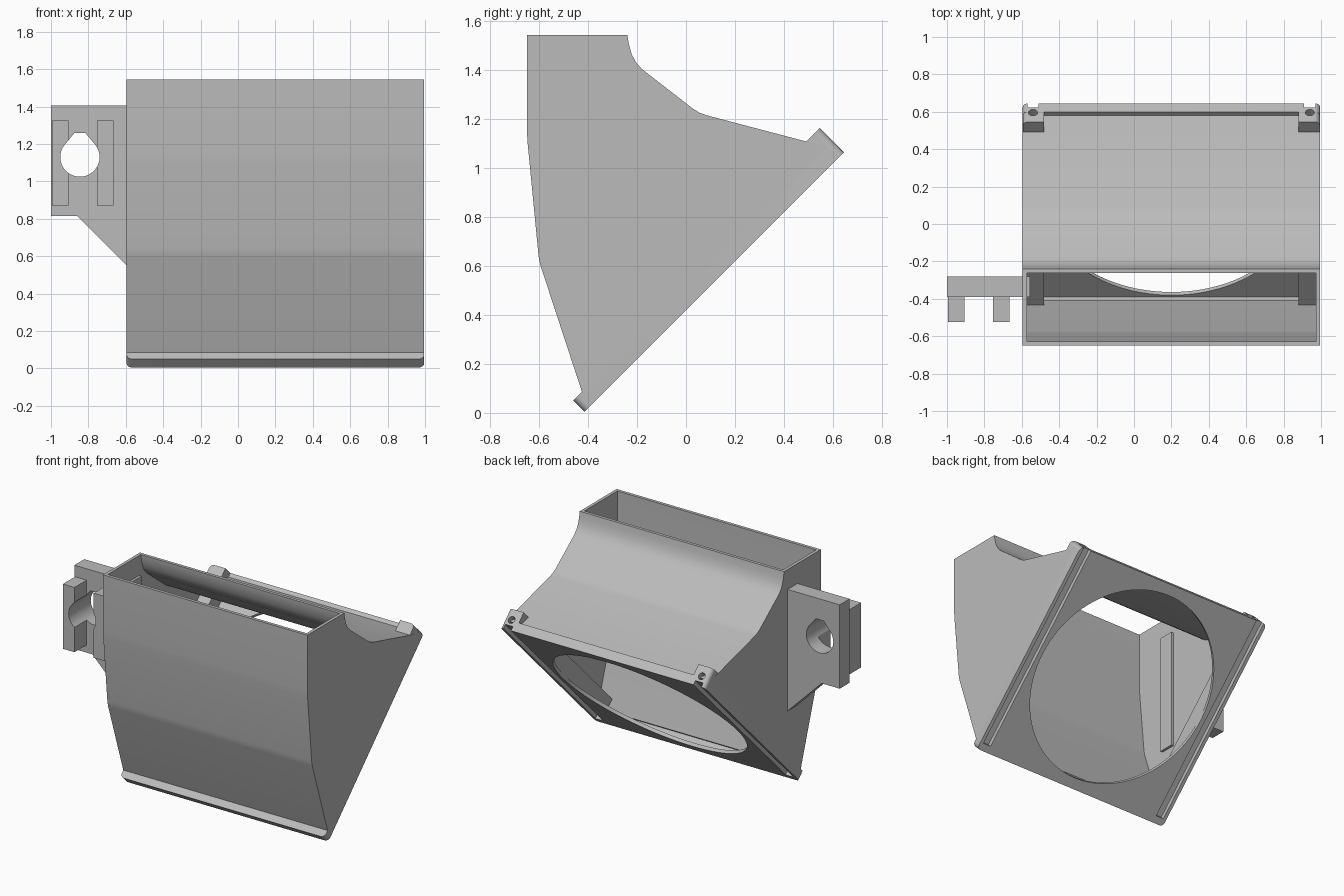
import bpy, bmesh
from math import cos, sin, pi, sqrt
from mathutils import Vector

cube = bpy.data.objects.get("Cube")
if cube:
    bpy.data.objects.remove(cube, do_unlink=True)

grey = bpy.data.materials.new("plain grey")
grey.use_nodes = True
grey.diffuse_color = (0.5, 0.5, 0.5, 1)
grey.node_tree.nodes["Principled BSDF"].inputs["Base Color"].default_value = (0.5, 0.5, 0.5, 1)

MID = 0.2            # middle of the housing in x
HALF = 0.795         # half width of the housing
WALL = 0.022
SLANT = Vector((0, 1, 1)).normalized()
NORMAL = Vector((0, -1, 1)).normalized()
BASE = Vector((MID, 0.115, 0.535))


# Ways to place profile points: (u, v) in the profile, w along the extrusion
def side_plane(u, v, w):
    return Vector((w, u, v))


def front_plane(u, v, w):
    return Vector((u, w, v))


def plate_plane(u, v, w):
    return BASE + Vector((u, 0, 0)) + SLANT * v + NORMAL * w


def plate_end(u, v, w):
    return plate_plane(u, w, v)


def prism(name, points, place, start, end):
    bm = bmesh.new()
    low = [bm.verts.new(place(u, v, start)) for u, v in points]
    high = [bm.verts.new(place(u, v, end)) for u, v in points]
    bm.faces.new(low)
    bm.faces.new(high)
    for i in range(len(points)):
        j = (i + 1) % len(points)
        bm.faces.new((low[i], low[j], high[j], high[i]))
    bmesh.ops.recalc_face_normals(bm, faces=bm.faces)
    mesh = bpy.data.meshes.new(name)
    bm.to_mesh(mesh)
    bm.free()
    mesh.materials.append(grey)
    obj = bpy.data.objects.new(name, mesh)
    bpy.context.collection.objects.link(obj)
    return obj


def combine(obj, other, operation="DIFFERENCE"):
    mod = obj.modifiers.new("combine", "BOOLEAN")
    mod.operation = operation
    mod.solver = "EXACT"
    mod.object = other
    bpy.context.view_layer.objects.active = obj
    bpy.ops.object.modifier_apply(modifier=mod.name)
    bpy.data.objects.remove(other, do_unlink=True)


def rect(u0, u1, v0, v1):
    return [(u0, v0), (u1, v0), (u1, v1), (u0, v1)]


def arc(cu, cv, r, a0, a1, steps):
    return [(cu + r * cos(a0 + (a1 - a0) * i / steps),
             cv + r * sin(a0 + (a1 - a0) * i / steps)) for i in range(steps + 1)]


def circle(cu, cv, r, steps):
    return arc(cu, cv, r, 0, 2 * pi, steps)[:-1]


def inset(line, d):
    # Mitred offset to the right of the direction of travel
    pts = [Vector(p) for p in line]
    normals = []
    for a, b in zip(pts, pts[1:]):
        t = (b - a).normalized()
        normals.append(Vector((t.y, -t.x)))
    result = []
    for i, p in enumerate(pts):
        n1, n2 = normals[max(i - 1, 0)], normals[min(i, len(normals) - 1)]
        result.append(tuple(p + (n1 + n2) * d / (1 + n1.dot(n2))))
    return result


# Hollow housing
front = [(-0.425, 0.085), (-0.594, 0.6), (-0.599, 0.62), (-0.603, 0.645),
         (-0.647, 1.1), (-0.65, 1.15), (-0.65, 1.545)]
roof = [(-0.24, 1.545), (-0.233, 1.505), (-0.222, 1.466), (-0.205, 1.433),
        (-0.18, 1.405), (0.03, 1.242), (0.055, 1.227), (0.085, 1.216),
        (0.5, 1.107), (0.58, 1.09)]
housing = prism("housing", front + roof, side_plane, MID - HALF, MID + HALF)
front_in, roof_in = inset(front, WALL), inset(roof, WALL)
above = [(front_in[-1][0], 1.7), (roof_in[0][0], 1.7)]
below = [(roof_in[-1][0] + 0.1, roof_in[-1][1] - 0.1),
         (front_in[0][0] + 0.1, front_in[0][1] - 0.1)]
cavity = prism("cavity_cutter", front_in + above + roof_in + below, side_plane,
               MID - HALF + WALL, MID + HALF - WALL)
combine(housing, cavity)

# Slanted base plate with rounded corners, recess and round opening
LEN, THICK, RAIL, R = 0.75, 0.064, 0.14, 0.03
outline = []
for k, (sx, sy) in enumerate([(1, 1), (-1, 1), (-1, -1), (1, -1)]):
    outline += arc(sx * (HALF - R), sy * (LEN - R), R, k * pi / 2, (k + 1) * pi / 2, 6)
plate = prism("base_plate", outline, plate_plane, 0, THICK)
combine(plate, prism("recess_cutter", rect(-0.68, 0.68, -0.69, 0.69), plate_plane, 0.024, 0.3))
combine(plate, prism("opening_cutter", circle(0, 0, 0.677, 96), plate_plane, -0.1, 0.3))

# Side rails with a groove below and a screw hole in the upper end
for s in (-1, 1):
    edge = HALF - 0.001
    corner = arc(edge - R, LEN - R, R, 0, pi / 2, 6)
    shape = [(0.68, -0.64), (edge, -0.64)] + corner + [(0.68, LEN)]
    rail = prism("rail", [(s * u, v) for u, v in shape], plate_plane, 0.01, RAIL)
    combine(plate, rail, "UNION")
    groove = prism("groove_cutter", rect(s * 0.74 - 0.03, s * 0.74 + 0.03, -0.7, 0.9),
                   plate_plane, -0.1, 0.03)
    combine(plate, groove)
    screw = prism("screw_cutter", circle(s * 0.74, 0.07, 0.024, 24), plate_end, 0.55, 0.9)
    combine(plate, screw)

# Side bracket with two ribs and a teardrop hole
bracket = prism("side_bracket", [(-1, 1.405), (-0.555, 1.405), (-0.555, 0.55), (-0.595, 0.55),
                                 (-0.86, 0.815), (-1, 0.815)], front_plane, -0.39, -0.28)
for x in (-0.95, -0.71):
    rib = prism("rib", rect(x - 0.045, x + 0.045, 0.87, 1.325), front_plane, -0.525, -0.37)
    combine(bracket, rib, "UNION")
teardrop = arc(-0.845, 1.13, 0.105, 0.75 * pi, 2.25 * pi, 36) + [(-0.815, 1.258), (-0.875, 1.258)]
combine(bracket, prism("teardrop_cutter", teardrop, front_plane, -0.7, -0.1))

# Smooth the curved surfaces and keep the edges crisp
for obj in (housing, plate, bracket):
    bpy.ops.object.select_all(action="DESELECT")
    obj.select_set(True)
    bpy.context.view_layer.objects.active = obj
    bpy.ops.object.shade_smooth_by_angle(angle=pi / 6)
